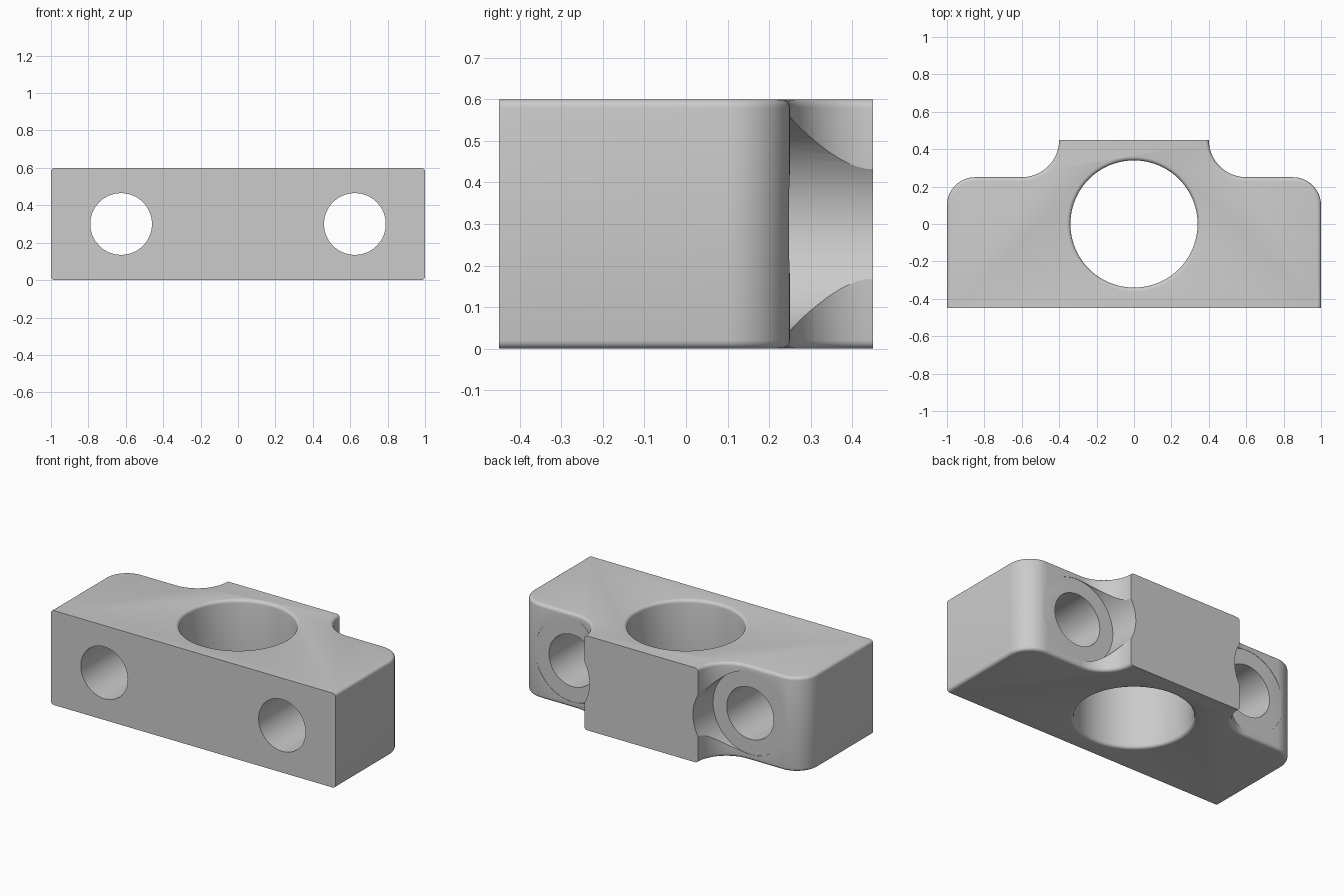
import bpy, bmesh
from math import sin, cos, pi, radians
from mathutils import Matrix

if "Cube" in bpy.data.objects:
    bpy.data.objects.remove(bpy.data.objects["Cube"])

H = 0.6        # block height
EDGE = 0.02    # edge rounding

grey = bpy.data.materials.new("plain_grey")
grey.use_nodes = True
colour = (0.6, 0.6, 0.6, 1)
grey.diffuse_color = colour
grey.node_tree.nodes["Principled BSDF"].inputs["Base Color"].default_value = colour


def arc(cx, cy, r, start, end, n=16):
    angles = [radians(start + (end - start) * i / n) for i in range(n + 1)]
    return [(cx + r * cos(a), cy + r * sin(a)) for a in angles]


def make_object(name, bm):
    bmesh.ops.recalc_face_normals(bm, faces=bm.faces)
    mesh = bpy.data.meshes.new(name)
    bm.to_mesh(mesh)
    bm.free()
    mesh.materials.append(grey)
    obj = bpy.data.objects.new(name, mesh)
    bpy.context.collection.objects.link(obj)
    return obj


def y_cylinder(name, x, r, y0, y1):
    bm = bmesh.new()
    place = Matrix.Translation((x, (y0 + y1) / 2, H / 2)) @ Matrix.Rotation(pi / 2, 4, 'X')
    bmesh.ops.create_cone(bm, cap_ends=True, segments=64, radius1=r, radius2=r,
                          depth=y1 - y0, matrix=place)
    return make_object(name, bm)


# Block outline: square front, rounded shoulders, hollow corners beside the tongue
half = [(1, -0.45)] + arc(0.85, 0.10, 0.15, 0, 90) + arc(0.6, 0.45, 0.2, 270, 180)
outline = half + [(-x, y) for x, y in reversed(half)]
bm = bmesh.new()
base = bm.faces.new([bm.verts.new((x, y, 0)) for x, y in outline])
side = bmesh.ops.extrude_face_region(bm, geom=[base])
bmesh.ops.translate(bm, vec=(0, 0, H),
                    verts=[v for v in side["geom"] if isinstance(v, bmesh.types.BMVert)])
bmesh.ops.recalc_face_normals(bm, faces=bm.faces)

# Round the top and bottom edges, leaving front and tongue faces crisp
rims = []
for e in bm.edges:
    a, b = (v.co for v in e.verts)
    if abs(a.z - b.z) < 1e-5 and not (abs(a.y - b.y) < 1e-5 and abs(a.y) > 0.44):
        rims.append(e)
bmesh.ops.bevel(bm, geom=rims, offset=EDGE, segments=4, profile=0.5, affect='EDGES')
block = make_object("clamp_block", bm)

# Central bore cutter, flared to round the rims
R = 0.34
bottom = [(R + EDGE - EDGE * cos(t), EDGE - EDGE * sin(t))
          for t in (i * pi / 8 for i in range(5))]
wall = [(R + EDGE, -0.05)] + bottom[::-1]
wall += [(r, H - z) for r, z in reversed(wall)]
bm = bmesh.new()
n = 96
rings = [[bm.verts.new((r * cos(2 * pi * i / n), r * sin(2 * pi * i / n), z))
          for i in range(n)] for r, z in wall]
for lo, hi in zip(rings, rings[1:]):
    for i in range(n):
        j = (i + 1) % n
        bm.faces.new((lo[i], lo[j], hi[j], hi[i]))
bm.faces.new(rings[0])
bm.faces.new(rings[-1])
cutters = [make_object("bore_cutter", bm)]

# Bolt holes and their counterbores
for label, x in (("left", 0.625), ("right", -0.625)):
    cutters.append(y_cylinder(label + "_bolt_cutter", x, 0.165, -0.6, 0.6))
    cutters.append(y_cylinder(label + "_counterbore_cutter", x, 0.261, 0.248, 0.6))

for c in cutters:
    m = block.modifiers.new(c.name, 'BOOLEAN')
    m.operation, m.solver, m.object = 'DIFFERENCE', 'EXACT', c
bpy.ops.object.select_all(action='DESELECT')
bpy.context.view_layer.objects.active = block
block.select_set(True)
for m in list(block.modifiers):
    bpy.ops.object.modifier_apply(modifier=m.name)
for c in cutters:
    bpy.data.objects.remove(c)
bpy.ops.object.shade_smooth_by_angle(angle=radians(30))
